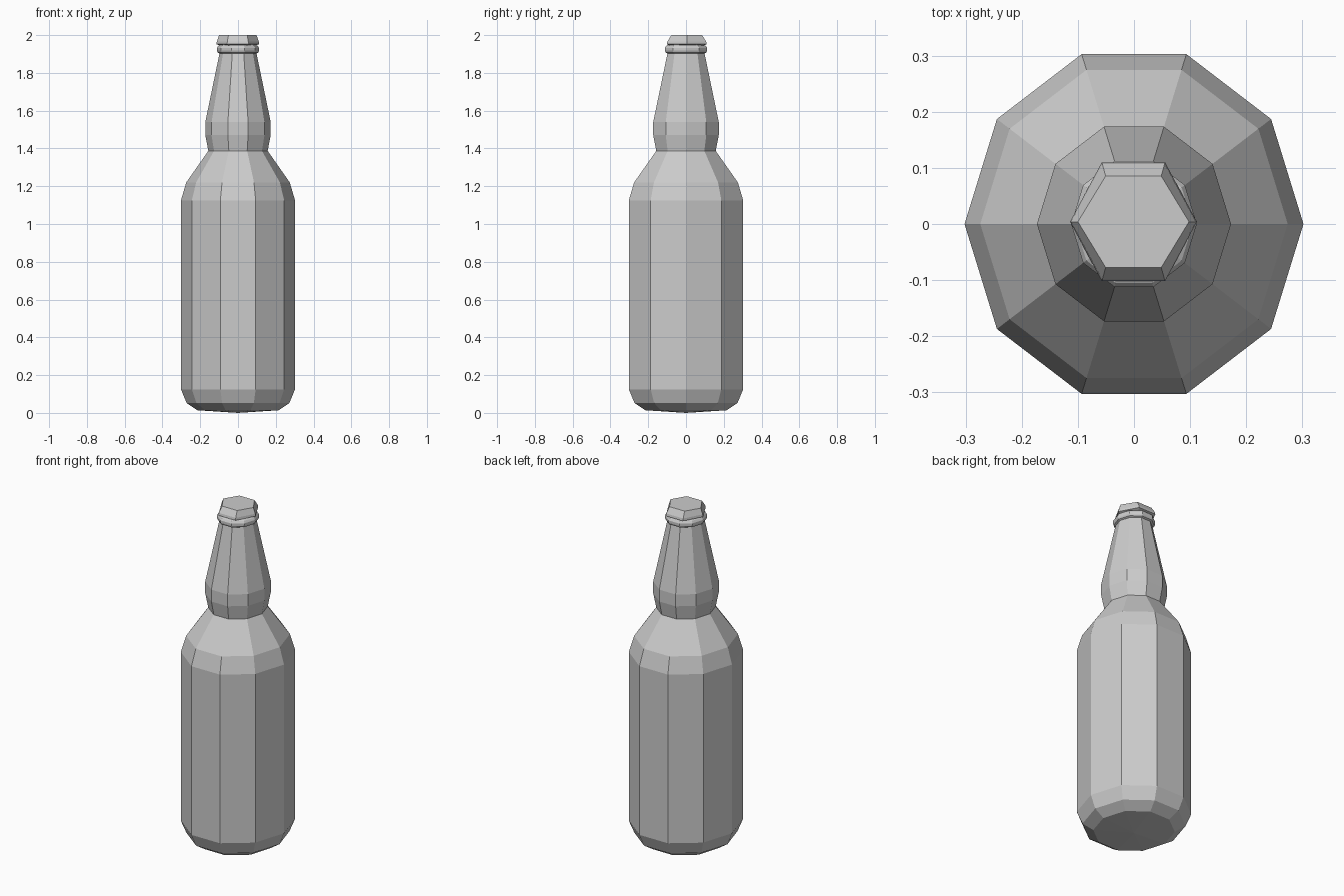
import bpy, bmesh
from math import cos, sin, tau

if "Cube" in bpy.data.objects:
    bpy.data.objects.remove(bpy.data.objects["Cube"])


def lathe(name, profile, sides, y_scale, centre=(0, 0), close_bottom=None, close_top=True):
    """Revolve (radius, z) or (radius, z, y_scale) points with a fixed side count."""
    bm = bmesh.new()
    rings = []
    for p in profile:
        r, z = p[:2]
        ys = p[2] if len(p) > 2 else y_scale
        rings.append([bm.verts.new((centre[0] + r * cos(tau * i / sides),
                                    centre[1] + r * ys * sin(tau * i / sides), z))
                      for i in range(sides)])
    for a, b in zip(rings, rings[1:]):
        for i in range(sides):
            j = (i + 1) % sides
            bm.faces.new((a[i], a[j], b[j], b[i]))
    if close_bottom is not None:
        tip = bm.verts.new((centre[0], centre[1], close_bottom))
        for i in range(sides):
            bm.faces.new((tip, rings[0][(i + 1) % sides], rings[0][i]))
    if close_top:
        bm.faces.new(rings[-1])
    bmesh.ops.recalc_face_normals(bm, faces=bm.faces)
    mesh = bpy.data.meshes.new(name)
    bm.to_mesh(mesh)
    bm.free()
    obj = bpy.data.objects.new(name, mesh)
    bpy.context.collection.objects.link(obj)
    return obj


# Ten-sided glass: base, body, shoulder, bulging neck and lip ring
lathe("bottle", [
    (0.215, 0.014), (0.272, 0.052), (0.302, 0.125), (0.302, 1.125),
    (0.274, 1.22), (0.157, 1.387), (0.173, 1.47), (0.173, 1.54),
    (0.098, 1.903), (0.108, 1.908), (0.112, 1.918), (0.112, 1.932),
    (0.105, 1.943), (0.092, 1.95),
], 10, 1.0, close_bottom=0.0).scale.y = 1.055 * 0.999

# Six-sided cap with a bevelled top
lathe("cap", [
    (0.095, 1.945, 1.08), (0.113, 1.952, 1.08),
    (0.111, 1.966, 1.07), (0.099, 2.0, 0.95),
], 6, 1.08, centre=(-0.001, 0.004), close_bottom=1.945)
